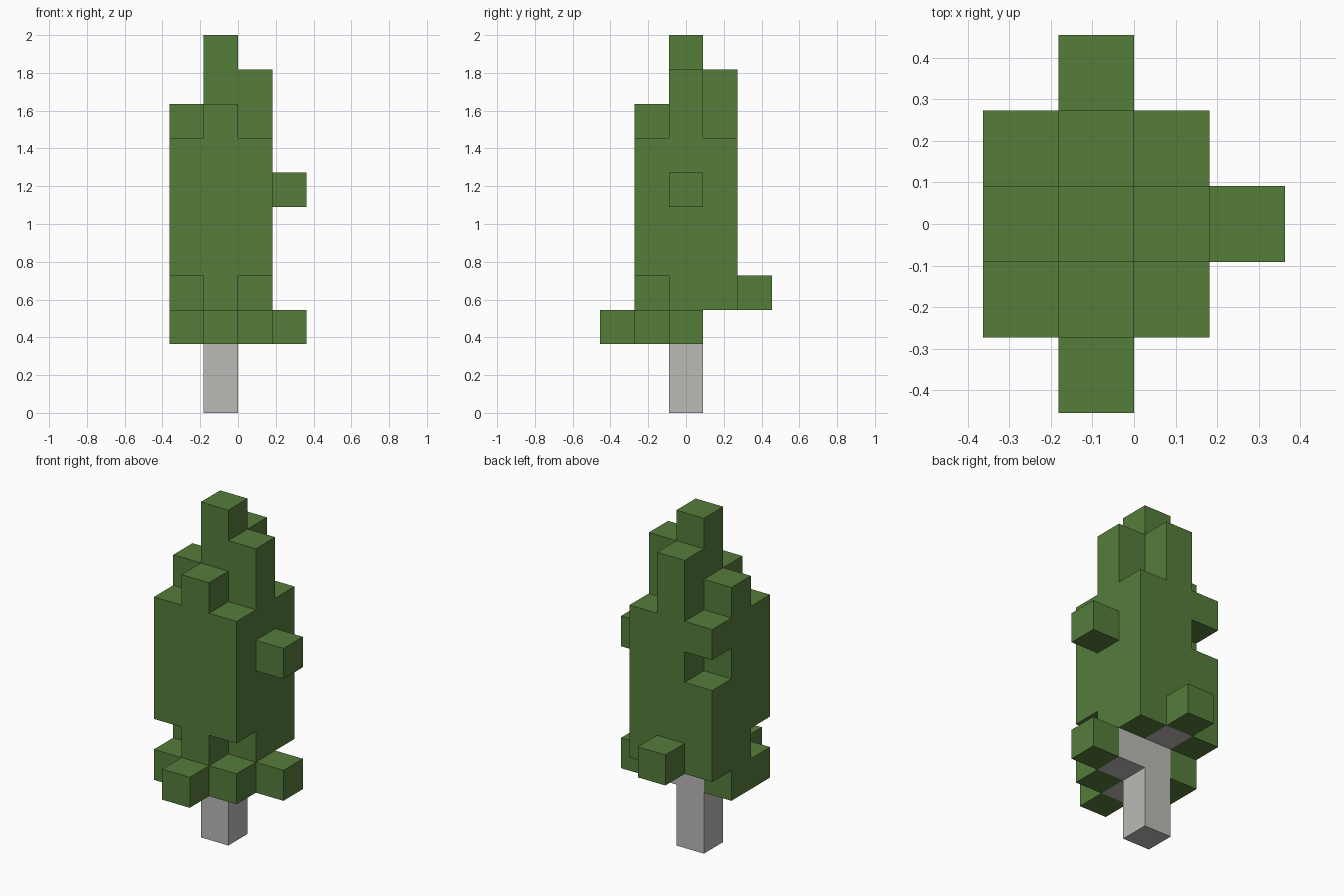
import bpy, bmesh
from itertools import product
from mathutils import Vector

cube = bpy.data.objects.get("Cube")
if cube:
    bpy.data.objects.remove(cube, do_unlink=True)

CELL = 2 / 11                          # the tree is eleven cells tall
ORIGIN = Vector((-2, -2.5, 0))         # grid corner, in cells
AXES = [Vector(a) for a in ((1, 0, 0), (0, 1, 0), (0, 0, 1))]


def material(name, color):
    mat = bpy.data.materials.new(name)
    mat.use_nodes = True
    mat.diffuse_color = (*color, 1)
    bsdf = mat.node_tree.nodes["Principled BSDF"]
    bsdf.inputs["Base Color"].default_value = (*color, 1)
    bsdf.inputs["Roughness"].default_value = 0.9
    return mat


def block(x, y, z):
    """Cells of a box; each argument is one index or an inclusive range."""
    spans = [(s, s) if isinstance(s, int) else s for s in (x, y, z)]
    return set(product(*(range(a, b + 1) for a, b in spans)))


def build(name, cells, solid, mat):
    """Skin the cells with only the faces that are not buried."""
    bm = bmesh.new()
    for cell in sorted(cells):
        center = Vector(cell) + Vector((0.5, 0.5, 0.5))
        for a, side in product(range(3), (-1, 1)):
            n = AXES[a] * side
            if tuple(int(c) for c in Vector(cell) + n) in solid:
                continue
            u, v = AXES[(a + 1) % 3] * side, AXES[(a + 2) % 3]
            corners = [center + (n + u * p + v * q) / 2
                       for p, q in ((-1, -1), (1, -1), (1, 1), (-1, 1))]
            bm.faces.new([bm.verts.new((c + ORIGIN) * CELL) for c in corners])
    bmesh.ops.remove_doubles(bm, verts=bm.verts, dist=0.001)
    # Join flat neighbouring squares into larger faces
    bmesh.ops.dissolve_limit(bm, angle_limit=0.01, verts=bm.verts, edges=bm.edges)
    mesh = bpy.data.meshes.new(name)
    bm.to_mesh(mesh)
    bm.free()
    mesh.materials.append(mat)
    obj = bpy.data.objects.new(name, mesh)
    bpy.context.collection.objects.link(obj)


# Trunk with short side branches
trunk = block(1, 2, (0, 3))
branches = block(2, 2, 2) | block(1, 1, 2) | block(1, 3, 3)
wood = trunk | branches

# Main crown, with the corner gaps taken out
crown = block((0, 2), (1, 3), (3, 7))
crown -= block(0, 1, 3) | block(2, 1, 3) | block(0, 3, 6)

# Stepped top
top = block(1, 2, (8, 10)) | block(2, 2, (8, 9)) | block(1, 3, (8, 9))
top |= block(0, 2, 8) | block(1, 1, 8)

# Lower skirt and tufts at the branch tips
skirt = block(0, (1, 2), 2) | block(2, 1, 2)
tufts = block(1, 0, 2) | block(3, 2, 2) | block(1, 4, 3) | block(3, 2, 6)

leaves = (crown | top | skirt | tufts) - wood
solid = leaves | wood

build("trunk", wood, solid, material("pale bark", (0.51, 0.495, 0.47)))
build("foliage", leaves, solid, material("leaf green", (0.093, 0.205, 0.044)))
